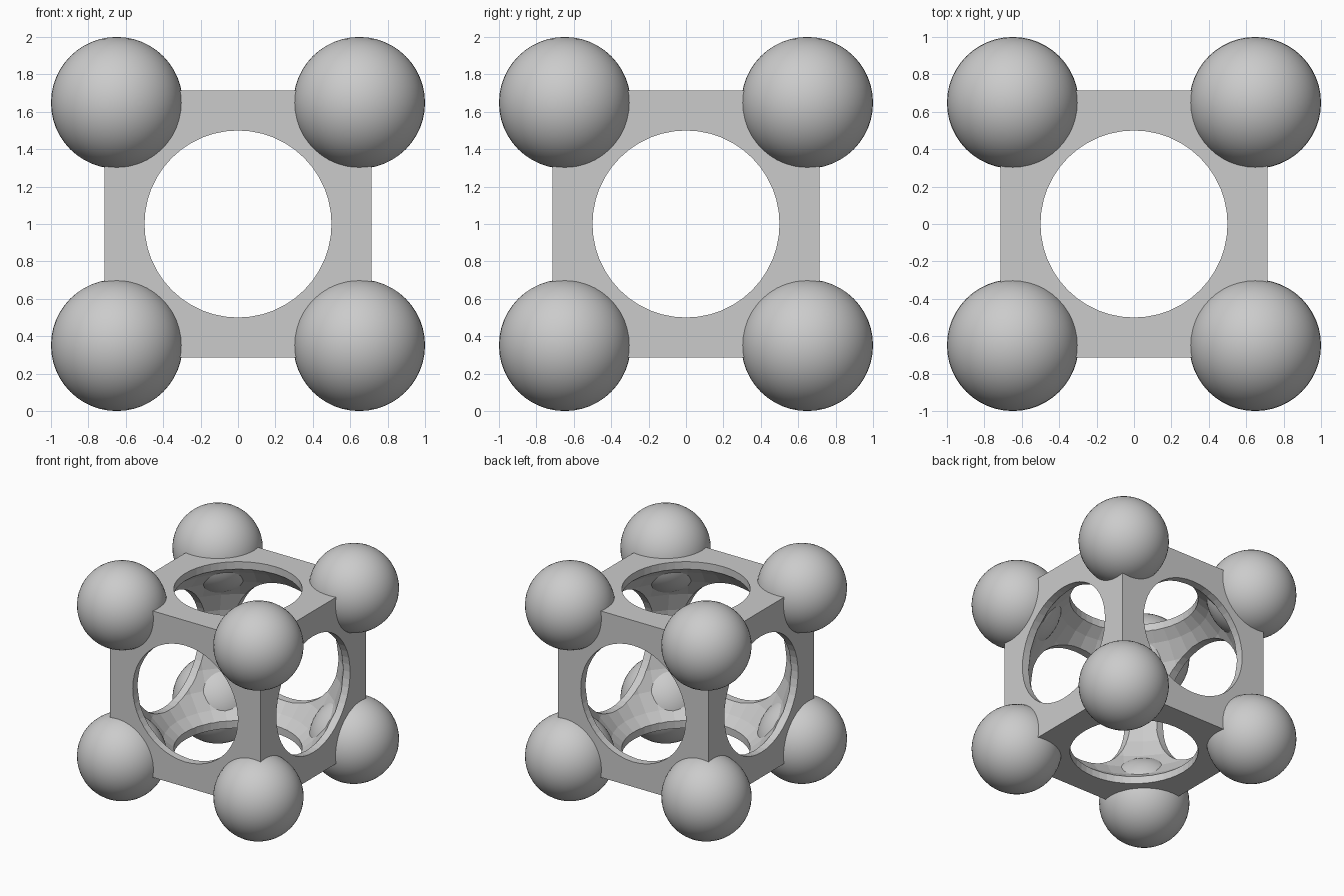
import bpy
from math import pi
from mathutils import Vector

default = bpy.data.objects.get("Cube")
if default:
    bpy.data.objects.remove(default, do_unlink=True)

CENTRE = Vector((0, 0, 1))
BALL_RADIUS = 0.352
BALL_OFFSET = 1 - BALL_RADIUS
FRAME_SIZE = 1.43
HOLE_RADIUS = 0.5
HOLLOW_RADIUS = 0.825

grey = bpy.data.materials.new("plain_grey")
grey.use_nodes = True
colour = (0.6, 0.6, 0.6, 1)
grey.diffuse_color = colour
grey.node_tree.nodes["Principled BSDF"].inputs["Base Color"].default_value = colour


def finish(name):
    obj = bpy.context.object
    obj.name = name
    obj.data.materials.append(grey)
    return obj


def cut(target, cutter):
    """Subtract the cutter from the target, then discard it."""
    cutter.hide_render = True
    mod = target.modifiers.new("cut", "BOOLEAN")
    mod.operation = "DIFFERENCE"
    mod.solver = "EXACT"
    mod.object = cutter
    bpy.context.view_layer.objects.active = target
    bpy.ops.object.modifier_apply(modifier=mod.name)
    bpy.data.objects.remove(cutter, do_unlink=True)


# Cubic frame
bpy.ops.mesh.primitive_cube_add(size=FRAME_SIZE, location=CENTRE)
frame = finish("cube_frame")

# Faceted spherical hollow
bpy.ops.mesh.primitive_uv_sphere_add(segments=32, ring_count=16,
                                     radius=HOLLOW_RADIUS, location=CENTRE)
cut(frame, finish("hollow_cutter"))

# Round opening through each pair of faces
for rotation in ((0, 0, 0), (pi / 2, 0, 0), (0, pi / 2, 0)):
    bpy.ops.mesh.primitive_cylinder_add(vertices=48, radius=HOLE_RADIUS, depth=3,
                                        location=CENTRE, rotation=rotation)
    cut(frame, finish("hole_cutter"))

# Smooth ball on every corner
for x, side in ((-1, "right"), (1, "left")):
    for y, face in ((-1, "front"), (1, "back")):
        for z, level in ((-1, "lower"), (1, "upper")):
            corner = CENTRE + Vector((x, y, z)) * BALL_OFFSET
            bpy.ops.mesh.primitive_uv_sphere_add(segments=48, ring_count=24,
                                                 radius=BALL_RADIUS, location=corner)
            finish(f"corner_ball_{level}_{face}_{side}")
            bpy.ops.object.shade_smooth()
